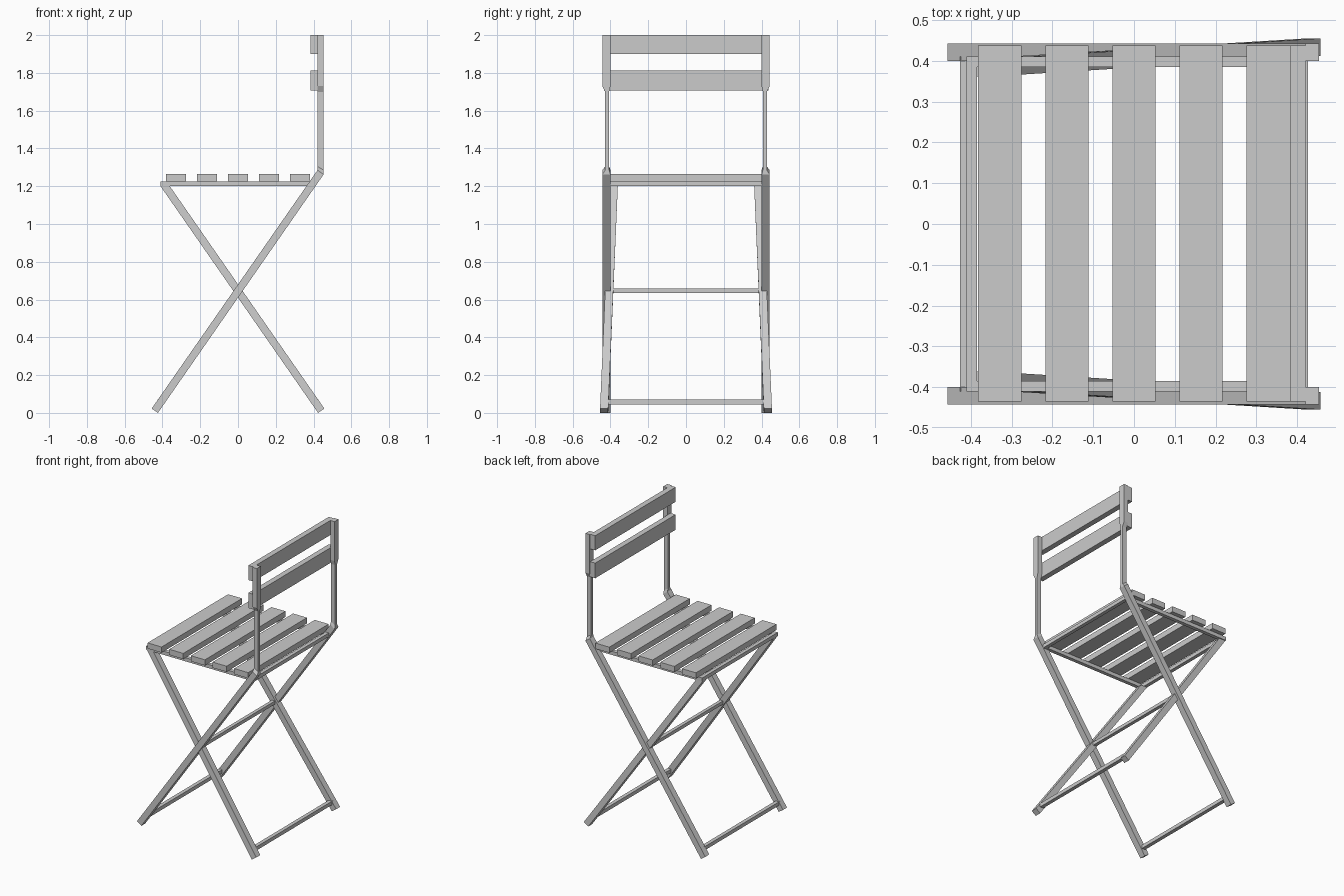
import bpy, bmesh

if "Cube" in bpy.data.objects:
    bpy.data.objects.remove(bpy.data.objects["Cube"])


def new_object(name, bm, mirror=False):
    bmesh.ops.recalc_face_normals(bm, faces=bm.faces)
    me = bpy.data.meshes.new(name)
    bm.to_mesh(me)
    bm.free()
    ob = bpy.data.objects.new(name, me)
    bpy.context.collection.objects.link(ob)
    if mirror:
        m = ob.modifiers.new("mirror", 'MIRROR')
        m.use_axis = (False, True, False)
        m.use_clip = False
    return ob


def box(name, x0, x1, y0, y1, z0, z1, mirror=False):
    bm = bmesh.new()
    bmesh.ops.create_cube(bm, size=1)
    for v in bm.verts:
        v.co = (x0 + (v.co.x + .5) * (x1 - x0),
                y0 + (v.co.y + .5) * (y1 - y0),
                z0 + (v.co.z + .5) * (z1 - z0))
    return new_object(name, bm, mirror)


def strut(name, sections):
    """Loft rectangles: (edge A x,z), (edge B x,z), (y inner, y outer)."""
    bm = bmesh.new()
    rings = []
    for (ax, az), (bx, bz), (y0, y1) in sections:
        rings.append([bm.verts.new(c) for c in
                      ((ax, y0, az), (bx, y0, bz), (bx, y1, bz), (ax, y1, az))])
    for r, s in zip(rings, rings[1:]):
        for i in range(4):
            j = (i + 1) % 4
            bm.faces.new((r[i], r[j], s[j], s[i]))
    bm.faces.new(rings[0])
    bm.faces.new(rings[-1])
    return new_object(name, bm, True)


# Long legs that bend up into the backrest posts
wide, thin = (.40, .443), (.407, .428)
strut("back_leg_and_post", [
    ((-.457, .023), (-.424, 0), wide),
    ((.421, 1.285), (.453, 1.262), wide),
    ((.421, 1.305), (.453, 1.285), thin),
    ((.421, 1.70), (.453, 1.70), thin),
    ((.421, 1.73), (.453, 1.73), wide),
    ((.421, 2.0), (.453, 2.0), wide),
])

# Short crossing legs, leaning inward towards the seat
strut("front_leg", [
    ((.424, 0), (.457, .023), (.412, .455)),
    ((-.410, 1.2), (-.361, 1.2), (.361, .404)),
])

# Seat frame
box("seat_side_rail", -.41, .41, .385, .41, 1.2, 1.225, mirror=True)
box("seat_front_rail", -.41, -.385, -.385, .385, 1.2, 1.225)
box("seat_back_rail", .385, .41, -.385, .385, 1.2, 1.225)

# Seat slats
for i in range(5):
    x = (i - 2) * .1645
    box(f"seat_slat_{i + 1}", x - .053, x + .053, -.435, .438, 1.225, 1.264)

# Backrest slats
box("backrest_slat_upper", .383, .421, -.435, .438, 1.90, 2.0)
box("backrest_slat_lower", .383, .421, -.435, .438, 1.708, 1.812)

# Cross bars: one at each pair of feet, one at the pivot
box("foot_bar_left", -.426, -.400, -.41, .41, .045, .07)
box("foot_bar_right", .400, .426, -.42, .42, .045, .07)
box("pivot_bar", -.012, .012, -.42, .42, .635, .658)
